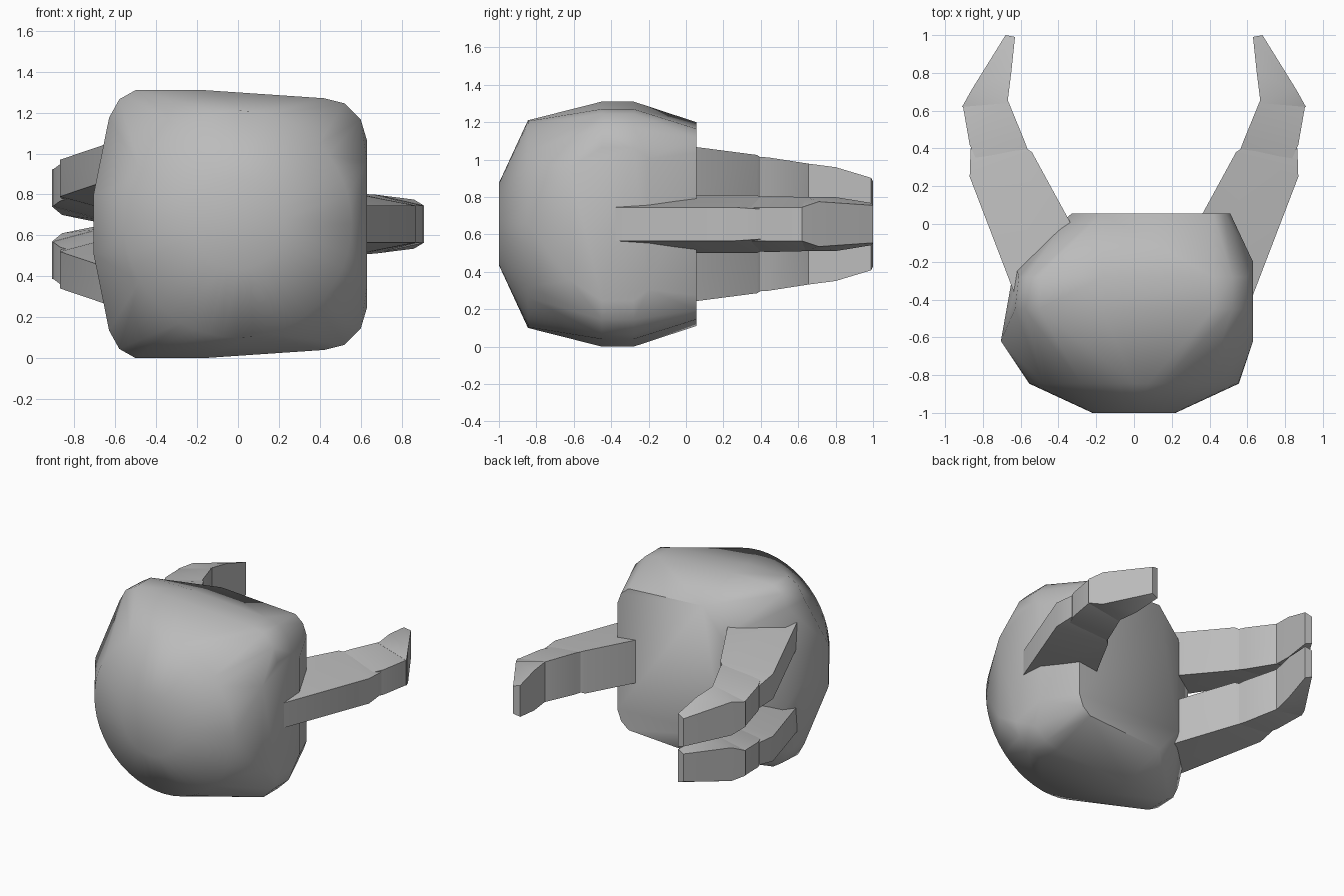
import bpy, bmesh, math
from mathutils import Vector

MID = 0.655  # height of the plane of symmetry

if "Cube" in bpy.data.objects:
    bpy.data.objects.remove(bpy.data.objects["Cube"])

grey = bpy.data.materials.new("plain grey")
grey.use_nodes = True
grey.diffuse_color = (0.5, 0.5, 0.5, 1)
grey.node_tree.nodes["Principled BSDF"].inputs["Base Color"].default_value = (0.5, 0.5, 0.5, 1)


def hull(name, points, angle):
    """Wrap a convex shell around the points."""
    bm = bmesh.new()
    for p in points:
        bm.verts.new(p)
    res = bmesh.ops.convex_hull(bm, input=bm.verts)
    loose = [v for v in bm.verts if not v.link_faces]
    bmesh.ops.delete(bm, geom=loose, context='VERTS')
    bmesh.ops.dissolve_limit(bm, angle_limit=math.radians(1), verts=bm.verts, edges=bm.edges)
    bmesh.ops.recalc_face_normals(bm, faces=bm.faces)
    mesh = bpy.data.meshes.new(name)
    bm.to_mesh(mesh)
    bm.free()
    mesh.materials.append(grey)
    ob = bpy.data.objects.new(name, mesh)
    bpy.context.collection.objects.link(ob)
    bpy.ops.object.select_all(action='DESELECT')
    ob.select_set(True)
    bpy.context.view_layer.objects.active = ob
    bpy.ops.object.shade_smooth_by_angle(angle=math.radians(angle))
    return ob


def ring(radius, y, count=48):
    turn = math.tau / count
    return [(radius * math.cos(i * turn), y, MID + radius * math.sin(i * turn)) for i in range(count)]


def section(y, half_profile):
    """Points (x, height above the middle), mirrored to the lower half."""
    return [(x, y, MID + s * h) for x, h in half_profile for s in (1, -1)]


# Palm: shallow dome in front, rounded box behind, flat back
palm = ring(0.22, -1.0) + ring(0.555, -0.845)
palm += section(-0.62, [(-0.705, 0.15), (0.63, 0.3)])
upper = [(-0.5, 0.655), (-0.17, 0.655), (0.42, 0.615), (0.52, 0.59)]
palm += section(-0.45, upper + [(-0.58, 0.61), (-0.63, 0.52), (0.6, 0.51), (0.63, 0.41)])
palm += section(-0.28, upper + [(-0.57, 0.61), (-0.61, 0.52), (0.6, 0.51), (0.63, 0.41)])
palm += section(-0.2, [(-0.63, 0.2), (0.63, 0.35)])
palm += section(0.055, [(-0.33, 0.35), (-0.17, 0.545), (0.42, 0.51), (0.48, 0.46), (0.51, 0.38)])
hull("palm", palm, 60)

# Finger stations: outer edge (x, y, half width), inner edge (x, y, half width)
SEGMENTS = {
    "lower": [((0.59, -0.48, 0.09), (0.3, -0.06, 0.15)),
              ((0.87, 0.25, 0.09), (0.54, 0.38, 0.15)),
              ((0.865, 0.4, 0.08), (0.6, 0.42, 0.13))],
    "middle": [((0.83, 0.33, 0.09), (0.55, 0.36, 0.14)),
               ((0.87, 0.42, 0.09), (0.58, 0.44, 0.145)),
               ((0.905, 0.62, 0.09), (0.67, 0.66, 0.14)),
               ((0.82, 0.7, 0.09), (0.72, 0.7, 0.12))],
    "tip": [((0.91, 0.62, 0.09), (0.67, 0.64, 0.14)),
            ((0.86, 0.71, 0.12), (0.65, 0.8, 0.14)),
            ((0.68, 1.0, 0.1), (0.63, 0.99, 0.11))],
}


def finger(name, side, lean, widen):
    """side is the x direction, lean the up or down offset (0 for centred)."""
    for part, stations in SEGMENTS.items():
        pts = []
        for outer, inner in stations:
            for (x, y, w), grow in ((outer, 1), (inner, widen)):
                z = MID + lean * (0.257 - 0.13 * y)
                pts += [(side * x, y, z + s * w * grow) for s in (1, -1)]
        hull(f"{name}_{part}", pts, 30)


finger("thumb", 1, 0, 1.03)
finger("upper_finger", -1, 1, 1.08)
finger("lower_finger", -1, -1, 1.08)
